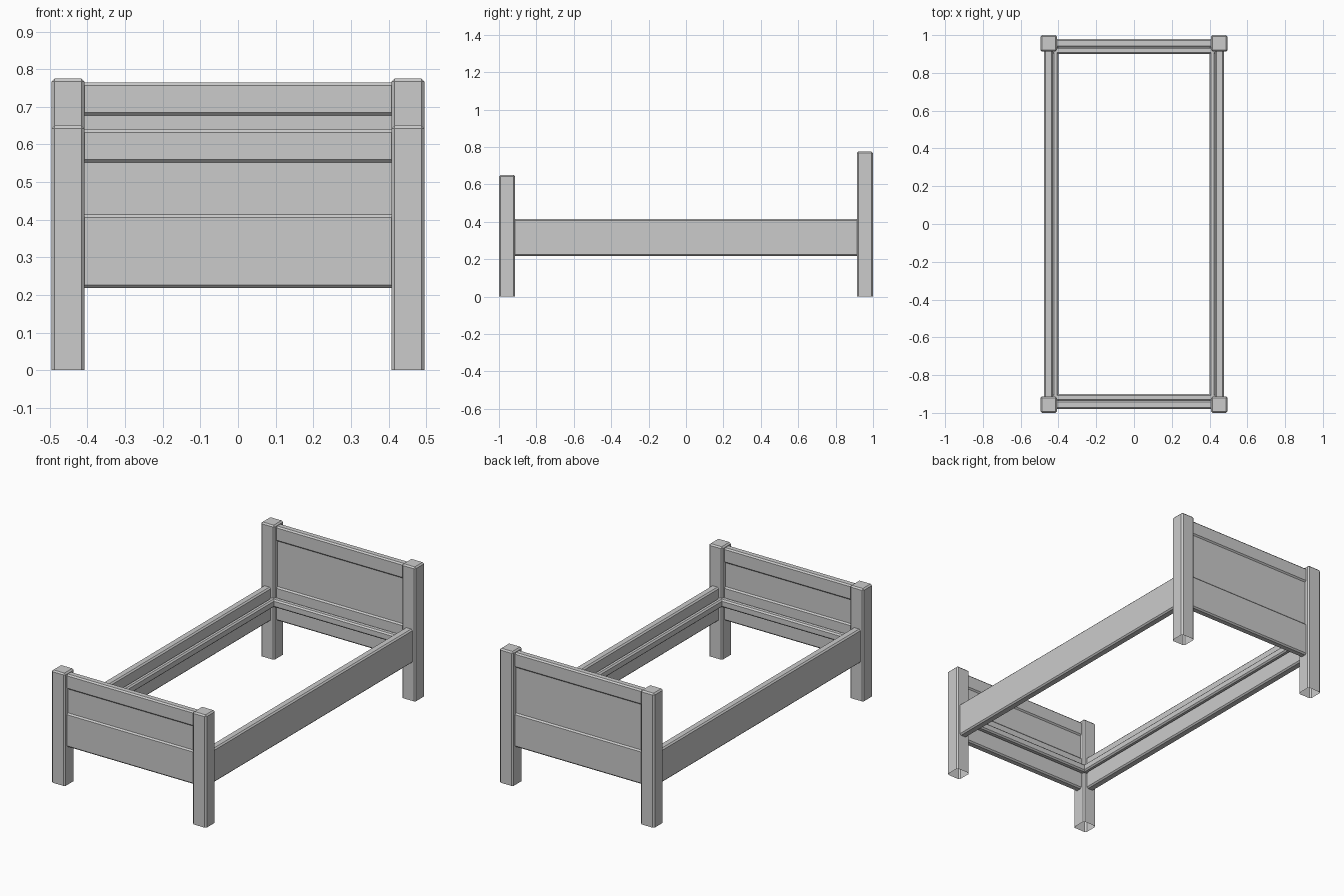
import bpy, bmesh

if "Cube" in bpy.data.objects:
    bpy.data.objects.remove(bpy.data.objects["Cube"])

BEVEL = 0.008


def box(name, lo, hi, along=None, bevel=BEVEL):
    """Chamfered box. along = 0/1 chamfers only edges parallel to that axis.
    along = None makes a post: chamfered sides and top, open bottom."""
    bm = bmesh.new()
    bmesh.ops.create_cube(bm, size=1)
    for v in bm.verts:
        v.co = [(a + b) / 2 + c * (b - a) for a, b, c in zip(lo, hi, v.co)]
    if along is None:
        bottom = [f for f in bm.faces if f.normal.z < -0.5]
        bmesh.ops.delete(bm, geom=bottom, context='FACES')
        edges = [e for e in bm.edges if not e.is_boundary]
    else:
        edges = [e for e in bm.edges
                 if abs((e.verts[0].co - e.verts[1].co).normalized()[along]) > 0.9]
    if bevel:
        bmesh.ops.bevel(bm, geom=edges, offset=bevel, segments=1,
                        affect='EDGES', profile=0.5)
    bmesh.ops.recalc_face_normals(bm, faces=bm.faces)
    mesh = bpy.data.meshes.new(name)
    bm.to_mesh(mesh)
    bm.free()
    obj = bpy.data.objects.new(name, mesh)
    bpy.context.collection.objects.link(obj)
    return obj


def cross_box(name, s, y0, y1, z0, z1, half=0.41, bevel=BEVEL):
    """Board running along x at the front (s = -1) or back (s = 1)."""
    ya, yb = sorted((s * y0, s * y1))
    return box(name, (-half, ya, z0), (half, yb, z1), 0, bevel)


# Foot end and head end: posts, rails and recessed panel
for s, end, top in ((-1, "foot", 0.65), (1, "head", 0.775)):
    ya, yb = sorted((s * 0.913, s * 1.0))
    for side, xa, xb in (("left", -0.495, -0.408), ("right", 0.408, 0.495)):
        box(f"{end}_post_{side}", (xa, ya, 0), (xb, yb, top))
    rail_top = top - 0.011
    cross_box(f"{end}_bottom_rail", s, 0.935, 0.979, 0.218, 0.414)
    cross_box(f"{end}_top_rail", s, 0.935, 0.979, rail_top - 0.087, rail_top)
    cross_box(f"{end}_panel", s, 0.943, 0.971, 0.40, rail_top - 0.07, bevel=0)
    cross_box(f"{end}_slat_ledge", s, 0.90, 0.936, 0.31, 0.355, 0.43)

# Long side rails with the inner ledges that carry the slats
for s, side in ((-1, "left"), (1, "right")):
    xa, xb = sorted((s * 0.43, s * 0.477))
    box(f"side_rail_{side}", (xa, -0.915, 0.218), (xb, 0.915, 0.414), 1)
    xa, xb = sorted((s * 0.40, s * 0.431))
    box(f"side_slat_ledge_{side}", (xa, -0.935, 0.31), (xb, 0.935, 0.355), 1)
